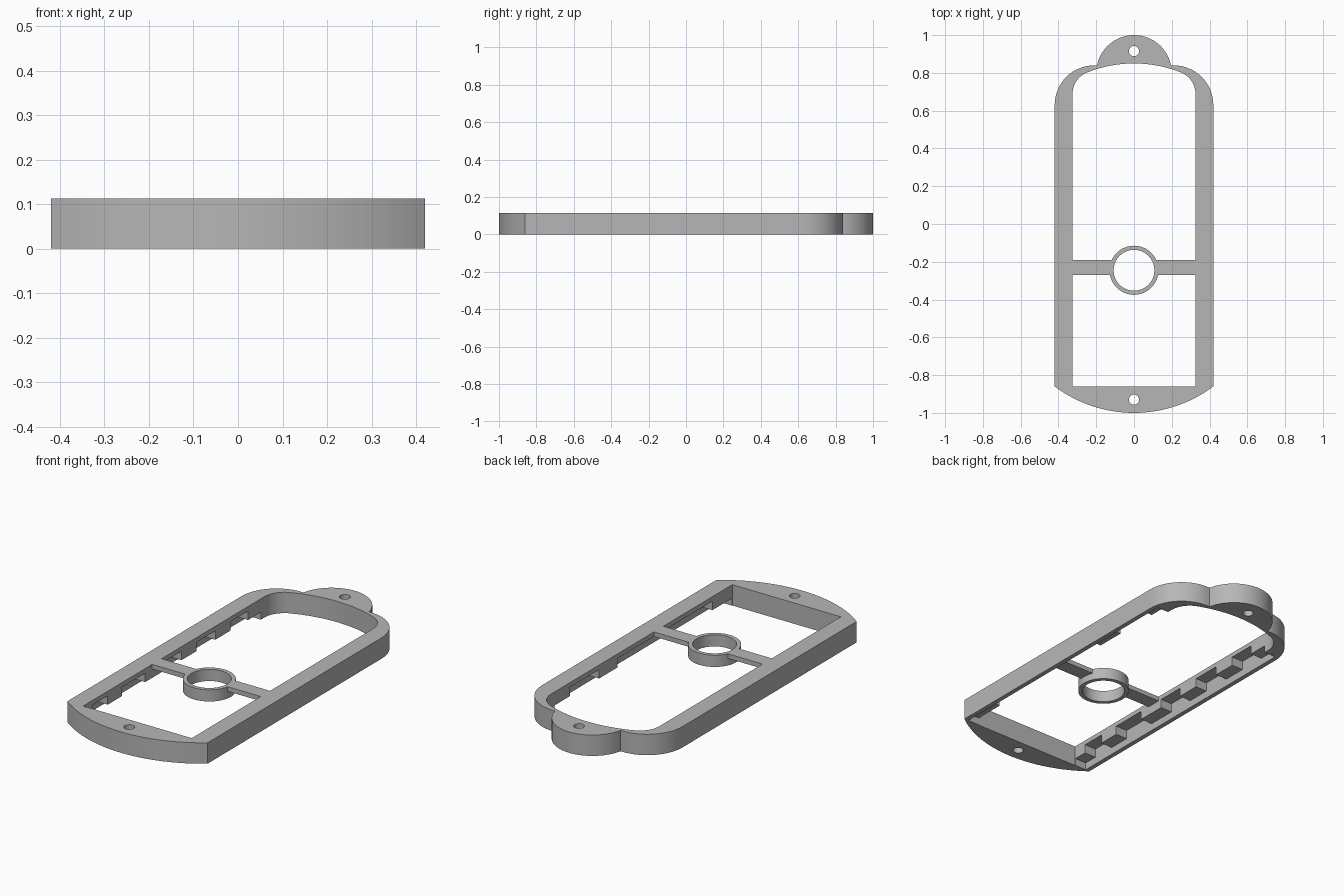
import bpy, bmesh
from math import sin, cos, pi, radians

cube = bpy.data.objects.get("Cube")
if cube:
    bpy.data.objects.remove(cube, do_unlink=True)

HEIGHT = 0.113
PLATE_Z = 0.088      # underside of the thin top plate
TOOTH_Z = 0.04       # underside of the locating blocks
OUT_X, IN_X, WALL_X = 0.42, 0.325, 0.395
FRONT_Y, END_Y = -0.858, 0.66

grey = bpy.data.materials.new("plain grey")
grey.use_nodes = True
grey.diffuse_color = (0.47, 0.47, 0.47, 1)
grey.node_tree.nodes["Principled BSDF"].inputs["Base Color"].default_value = grey.diffuse_color


def arc(cx, cy, r, start, end, n):
    """Points on an arc, angles in degrees."""
    angles = [radians(start + (end - start) * i / n) for i in range(n + 1)]
    return [(cx + r * cos(a), cy + r * sin(a)) for a in angles]


def circle(cx, cy, r, n=48):
    return arc(cx, cy, r, 0, 360, n)[:-1]


def mirrored(half):
    """Close a right-hand half outline across x = 0."""
    return half + [(-x, y) for x, y in reversed(half) if abs(x) > 1e-4]


def extruded(name, loops, z0, z1):
    """Fill nested outlines and extrude them into a solid."""
    bm = bmesh.new()
    edges = []
    for loop in loops:
        vs = [bm.verts.new((x, y, z0)) for x, y in loop]
        edges += [bm.edges.new((vs[i - 1], vs[i])) for i in range(len(vs))]
    bmesh.ops.triangle_fill(bm, use_beauty=True, edges=edges)
    up = bmesh.ops.extrude_face_region(bm, geom=bm.faces[:])
    top = [v for v in up["geom"] if isinstance(v, bmesh.types.BMVert)]
    bmesh.ops.translate(bm, verts=top, vec=(0, 0, z1 - z0))
    bmesh.ops.recalc_face_normals(bm, faces=bm.faces[:])
    mesh = bpy.data.meshes.new(name)
    bm.to_mesh(mesh)
    bm.free()
    mesh.materials.append(grey)
    obj = bpy.data.objects.new(name, mesh)
    bpy.context.collection.objects.link(obj)
    return obj


def box(name, x0, x1, y0, y1, z0, z1):
    return extruded(name, [[(x0, y0), (x1, y0), (x1, y1), (x0, y1)]], z0, z1)


def select(obj):
    bpy.ops.object.select_all(action="DESELECT")
    obj.select_set(True)
    bpy.context.view_layer.objects.active = obj


def smooth(obj):
    select(obj)
    bpy.ops.object.shade_smooth_by_angle(angle=radians(30))


# Frame: bowed front, rounded shoulders and a round hanging tab at the back
outer = mirrored(
    arc(0, -0.3, 0.7, -90, -53.13, 16)
    + arc(0.21, 0.63, 0.21, 0, 90, 16)
    + arc(0, 0.8, 0.2, 11.5, 90, 20))
inner = mirrored(
    [(0, -0.86), (IN_X, -0.86)]
    + arc(0.205, 0.69, 0.12, 0, 67, 12)
    + arc(0, 0.183, 0.667, 68.4, 90, 10))
holes = [circle(0, 0.915, 0.027, 24), circle(0, -0.93, 0.027, 24)]
frame = extruded("frame", [outer, inner] + holes, 0, HEIGHT)

# Hollow out the side rails from below
for side in (1, -1):
    xs = sorted((side * 0.25, side * WALL_X))
    cutter = box("rail_cutter", *xs, FRONT_Y, END_Y, -0.1, PLATE_Z)
    cutter.hide_render = True
    mod = frame.modifiers.new("hollow", "BOOLEAN")
    mod.operation = "DIFFERENCE"
    mod.solver = "EXACT"
    mod.object = cutter
    select(frame)
    bpy.ops.object.modifier_apply(modifier=mod.name)
    bpy.data.objects.remove(cutter, do_unlink=True)
smooth(frame)

# Locating blocks under the rails
blocks = {
    "left": (1, [(FRONT_Y, -0.69), (0.12, 0.28), (0.53, END_Y)]),
    "right": (-1, [(FRONT_Y, -0.78), (-0.65, -0.53), (-0.33, -0.17),
                   (-0.02, 0.11), (0.27, 0.4), (0.55, END_Y)]),
}
for label, (side, spans) in blocks.items():
    xs = sorted((side * IN_X, side * WALL_X))
    for i, (y0, y1) in enumerate(spans):
        box(f"{label}_block_{i + 1}", *xs, y0, y1, TOOTH_Z, PLATE_Z)

# Ring carried by two thin cross bars
ring = extruded("ring", [circle(0, -0.245, 0.13, 64), circle(0, -0.245, 0.108, 64)], 0.05, HEIGHT)
smooth(ring)
for label, side in (("left", 1), ("right", -1)):
    xs = sorted((side * 0.12, side * IN_X))
    box(f"{label}_cross_bar", *xs, -0.27, -0.19, PLATE_Z, HEIGHT)
